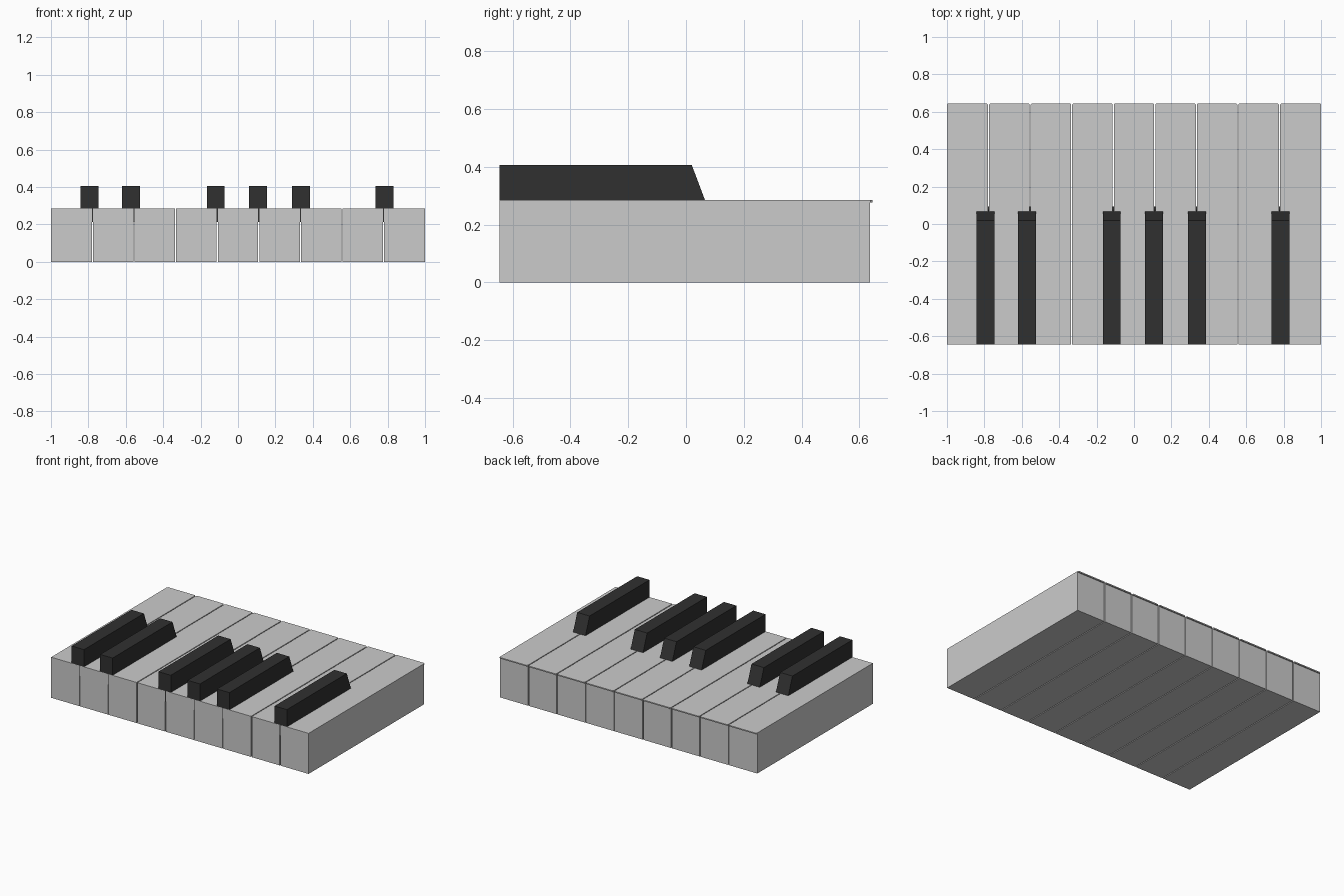
import bpy, bmesh

if "Cube" in bpy.data.objects:
    bpy.data.objects.remove(bpy.data.objects["Cube"])

PITCH = 2 / 9
GAP = 0.006


def extrude_profile(name, profile, x0, x1, lip_y=None):
    """Extrude a (y, z) outline along x; optionally chamfer the lip corners."""
    bm = bmesh.new()
    face = bm.faces.new([bm.verts.new((x0, y, z)) for y, z in profile])
    ext = bmesh.ops.extrude_face_region(bm, geom=[face])
    verts = [v for v in ext["geom"] if isinstance(v, bmesh.types.BMVert)]
    bmesh.ops.translate(bm, verts=verts, vec=(x1 - x0, 0, 0))
    if lip_y is not None:
        corners = [e for e in bm.edges
                   if all(abs(v.co.y - lip_y) < 1e-5 for v in e.verts)
                   and abs(e.verts[0].co.x - e.verts[1].co.x) < 1e-5]
        bmesh.ops.bevel(bm, geom=corners, offset=0.006, segments=1, affect='EDGES')
    bmesh.ops.recalc_face_normals(bm, faces=bm.faces)
    mesh = bpy.data.meshes.new(name)
    bm.to_mesh(mesh)
    bm.free()
    obj = bpy.data.objects.new(name, mesh)
    bpy.context.collection.objects.link(obj)
    return obj


# White keys: block with a thin overhanging lip at the playing end
white_profile = [(-0.645, 0), (0.637, 0), (0.637, 0.277),
                 (0.645, 0.277), (0.645, 0.285), (-0.645, 0.285)]
for i in range(9):
    left = -1 + i * PITCH + (GAP / 2 if i > 0 else 0)
    right = -1 + (i + 1) * PITCH - (GAP / 2 if i < 8 else 0)
    extrude_profile(f"white_key_{i + 1}", white_profile, left, right, lip_y=0.645)

# Black keys: sloped playing end, lower part sunk between the white keys
black = bpy.data.materials.new("black_key_finish")
black.diffuse_color = (0.03, 0.03, 0.03, 1)
black.use_nodes = True
black.node_tree.nodes["Principled BSDF"].inputs["Base Color"].default_value = black.diffuse_color
black_profile = [(-0.6445, 0.212), (0.093, 0.212), (0.02, 0.406), (-0.6445, 0.406)]
for i, x in enumerate([-0.793, -0.571, -0.119, 0.108, 0.336, 0.783]):
    key = extrude_profile(f"black_key_{i + 1}", black_profile, x - 0.048, x + 0.048)
    key.data.materials.append(black)
